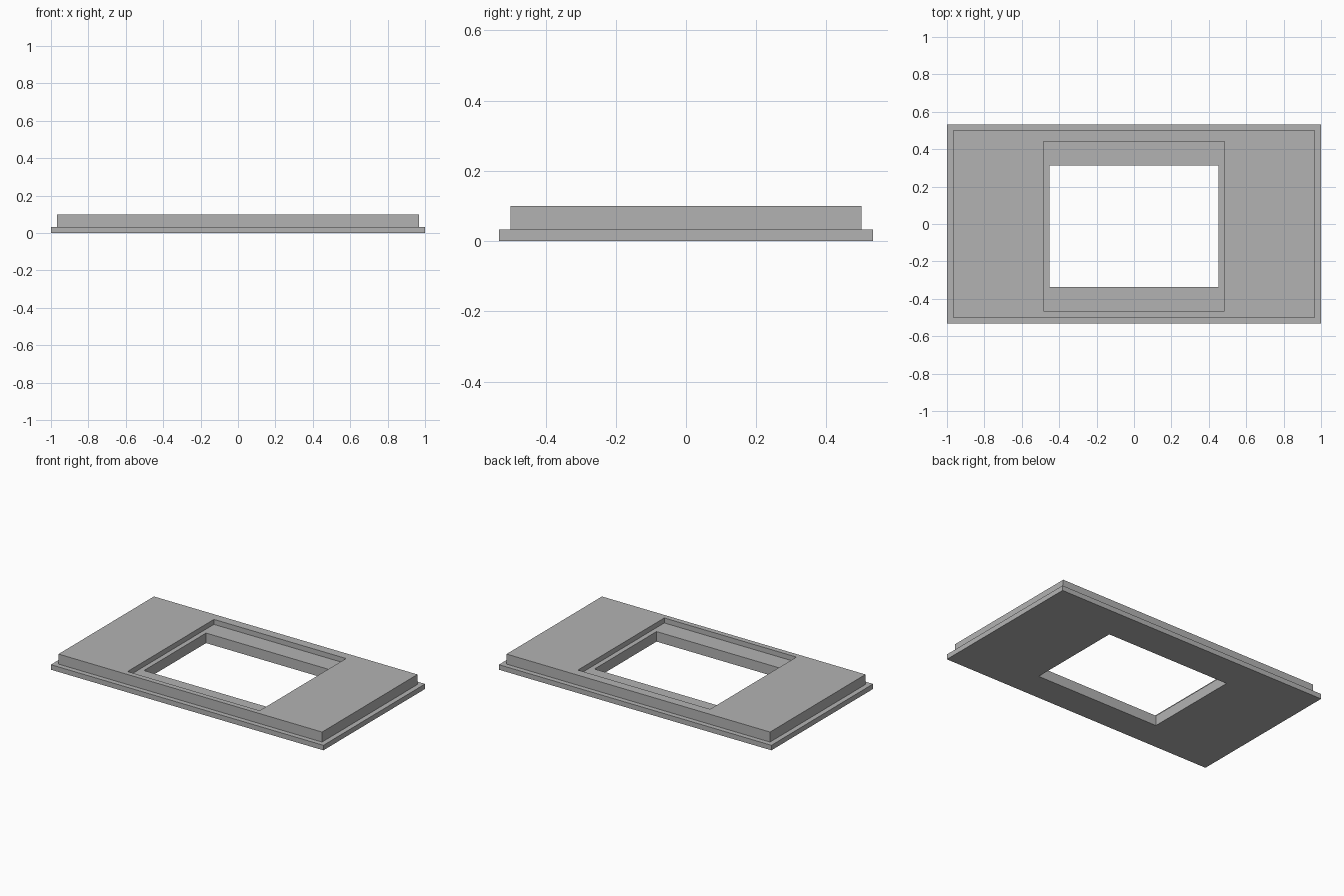
import bpy
import bmesh

cube = bpy.data.objects.get("Cube")
if cube:
    bpy.data.objects.remove(cube, do_unlink=True)

# Plain grey material
grey = bpy.data.materials.new("plain grey")
grey.use_nodes = True
colour = (0.45, 0.45, 0.45, 1)
grey.diffuse_color = colour
grey.node_tree.nodes["Principled BSDF"].inputs["Base Color"].default_value = colour

# Rectangles as left, right, front, back
FLANGE = (-1, 1, -0.533, 0.533)
SLAB = (-0.967, 0.967, -0.5, 0.5)
RECESS = (-0.485, 0.485, -0.465, 0.44)
WINDOW = (-0.453, 0.453, -0.338, 0.312)
STEP = 0.0333  # flange thickness and recess depth
TOP = 3 * STEP

# Stepped section, running up the outside and down through the window
section = [(FLANGE, 0), (FLANGE, STEP), (SLAB, STEP), (SLAB, TOP),
           (RECESS, TOP), (RECESS, TOP - STEP), (WINDOW, TOP - STEP), (WINDOW, 0)]


def add_ring(bm, rect, z):
    left, right, front, back = rect
    corners = ((left, front), (right, front), (right, back), (left, back))
    return [bm.verts.new((x, y, z)) for x, y in corners]


# Join each ring to the next, closing the loop on the underside
bm = bmesh.new()
rings = [add_ring(bm, rect, z) for rect, z in section]
for i, ring in enumerate(rings):
    following = rings[(i + 1) % len(rings)]
    for a in range(4):
        b = (a + 1) % 4
        bm.faces.new((ring[a], ring[b], following[b], following[a]))
bmesh.ops.recalc_face_normals(bm, faces=bm.faces)

mesh = bpy.data.meshes.new("bezel_plate")
bm.to_mesh(mesh)
bm.free()
mesh.materials.append(grey)
plate = bpy.data.objects.new("bezel_plate", mesh)
bpy.context.collection.objects.link(plate)
